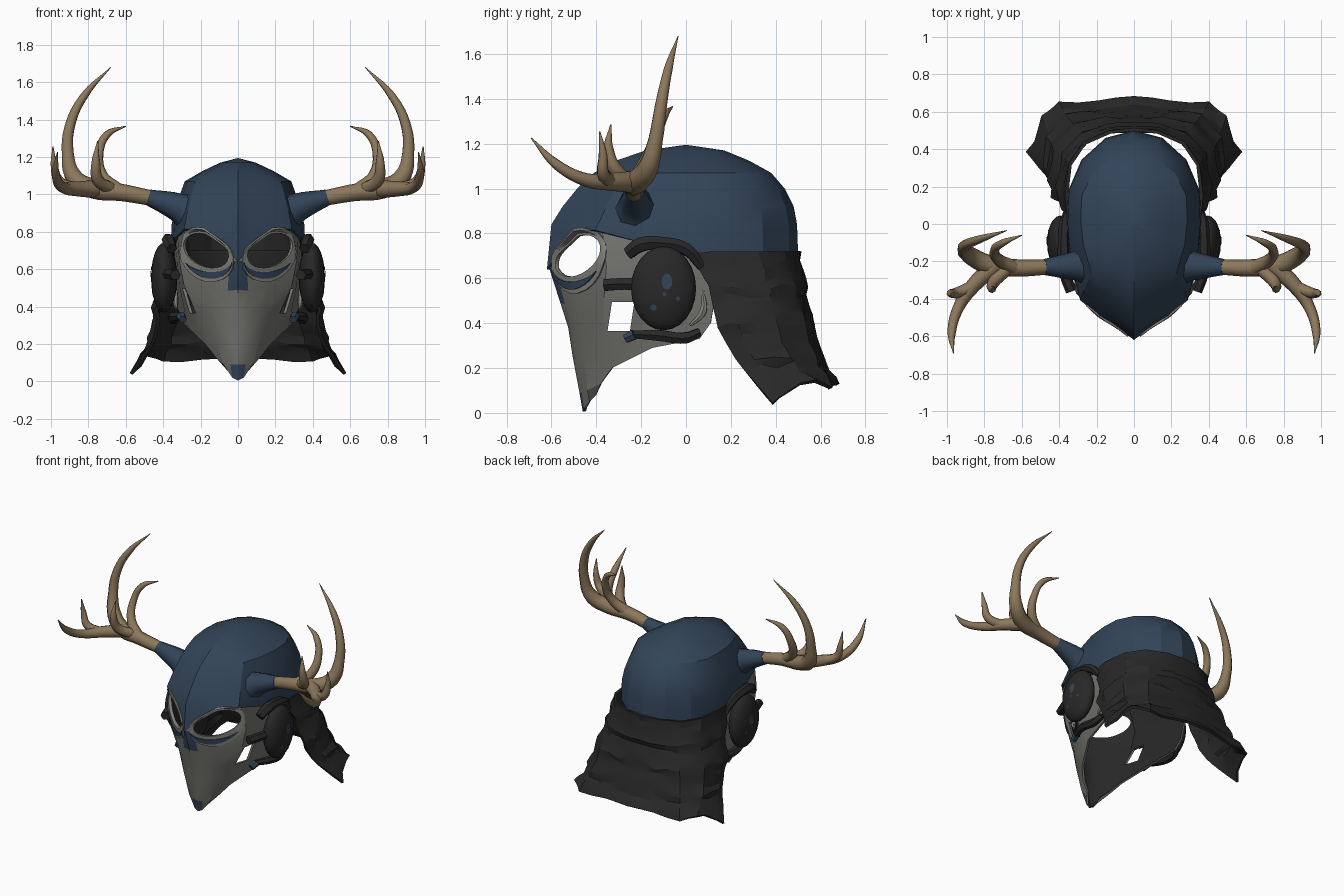
import bpy, bmesh, math, random
from mathutils import Vector
from mathutils.bvhtree import BVHTree

if "Cube" in bpy.data.objects:
    bpy.data.objects.remove(bpy.data.objects["Cube"])

random.seed(4)


def mat(name, r, g, b):
    m = bpy.data.materials.new(name)
    m.diffuse_color = (r, g, b, 1)
    m.use_nodes = True
    m.node_tree.nodes["Principled BSDF"].inputs["Base Color"].default_value = m.diffuse_color
    return m


BLUE = mat("slate_blue", 0.032, 0.058, 0.098)
BONE = mat("bone_grey", 0.18, 0.18, 0.165)
PALE = mat("pale_bone", 0.23, 0.23, 0.21)
BLACK = mat("charcoal", 0.021, 0.021, 0.021)
TAN = mat("antler_tan", 0.26, 0.185, 0.105)


def add_object(name, bm, mats):
    me = bpy.data.meshes.new(name)
    bm.to_mesh(me)
    bm.free()
    for m in mats:
        me.materials.append(m)
    ob = bpy.data.objects.new(name, me)
    bpy.context.collection.objects.link(ob)
    return ob


def bake(ob):
    """Replace the object's data by its evaluated mesh."""
    dg = bpy.context.evaluated_depsgraph_get()
    me = bpy.data.meshes.new_from_object(ob.evaluated_get(dg))
    if ob.type == 'MESH':
        ob.modifiers.clear()
        ob.data = me
        return ob
    new = bpy.data.objects.new(ob.name, me)
    bpy.context.collection.objects.link(new)
    name = ob.name
    bpy.data.objects.remove(ob)
    new.name = name
    return new


def smooth(ob, angle=30):
    bpy.ops.object.select_all(action='DESELECT')
    ob.select_set(True)
    bpy.context.view_layer.objects.active = ob
    bpy.ops.object.shade_smooth_by_angle(angle=math.radians(angle))


def mirror(ob):
    ob.modifiers.new("mirror", 'MIRROR').merge_threshold = 0.002


def loft(name, rows, mats, thickness):
    """Half shell from rows listed bottom to top, mirrored and thickened inward."""
    bm = bmesh.new()
    vs = [[bm.verts.new(p) for p in r] for r in rows]
    for a, b in zip(vs, vs[1:]):
        for j in range(min(len(a), len(b)) - 1):
            bm.faces.new((a[j], a[j + 1], b[j + 1], b[j]))
    bmesh.ops.remove_doubles(bm, verts=bm.verts[:], dist=0.0005)
    ob = add_object(name, bm, mats)
    mirror(ob)
    s = ob.modifiers.new("shell", 'SOLIDIFY')
    s.thickness, s.offset, s.material_offset = thickness, -1, len(mats) - 1
    return ob


def tube(name, pts, radii, m, sides=2):
    """Tapered tube along a smooth path, mirrored to both sides."""
    cu = bpy.data.curves.new(name, 'CURVE')
    cu.dimensions, cu.bevel_depth, cu.bevel_resolution = '3D', 1.0, sides
    cu.resolution_u, cu.use_fill_caps = 5, True
    sp = cu.splines.new('BEZIER')
    sp.bezier_points.add(len(pts) - 1)
    for bp, p, r in zip(sp.bezier_points, pts, radii):
        bp.co, bp.radius = p, r
        bp.handle_left_type = bp.handle_right_type = 'AUTO'
    cu.materials.append(m)
    ob = bpy.data.objects.new(name, cu)
    bpy.context.collection.objects.link(ob)
    ob = bake(ob)
    mirror(ob)
    smooth(bake(ob), 50)


# Crown: pointed outline, scaled and stacked
OUT = [(0, -1), (.22, -.89), (.5, -.78), (.8, -.62), (.95, -.25), (1, .1),
       (.98, .42), (.78, .72), (.42, .93), (0, 1)]
LOW = [.64, .735, .81, .815, .76, .70, .70, .70, .70, .70]
LEVELS = [(0, -.62, .5, .36), (.84, -.60, .495, .355), (.92, -.55, .48, .335),
          (1.0, -.485, .44, .31), (1.07, -.41, .38, .285), (1.125, -.31, .28, .19),
          (1.17, -.18, .17, .095), (1.195, 0, 0.001, 0.001)]
rows = [[(u * hw, (f + b) / 2 + v * (b - f) / 2, z or LOW[j])
         for j, (u, v) in enumerate(OUT)] for z, f, b, hw in LEVELS]
crown = loft("crown", rows, [BLUE, BLACK], 0.02)

# Face mask: snout rows are shorter than the cheek rows
rows = [
    [(0, -.46, .005), (.03, -.455, .02), (.05, -.43, .05), (.07, -.40, .08)],
    [(0, -.475, .09), (.04, -.465, .09), (.085, -.44, .1), (.12, -.38, .13)],
    [(0, -.505, .25), (.05, -.495, .25), (.12, -.45, .25), (.175, -.33, .20),
     (.27, -.15, .29), (.31, .06, .33)],
    [(0, -.525, .38), (.055, -.515, .38), (.135, -.465, .38), (.22, -.365, .36),
     (.285, -.17, .37), (.325, .11, .40)],
    [(0, -.56, .49), (.055, -.54, .485), (.17, -.475, .51), (.29, -.365, .52),
     (.315, -.19, .52), (.335, .13, .52)],
    [(0, -.61, .645), (.045, -.58, .645), (.19, -.47, .65), (.315, -.355, .65),
     (.325, -.2, .65), (.34, .08, .65)],
    [(0, -.585, .83), (.075, -.53, .83), (.18, -.465, .83), (.28, -.375, .83),
     (.325, -.2, .80), (.34, -.02, .74)]]
mask = loft("face_mask", rows, [BONE, BLUE, BLACK], 0.015)
for p in mask.data.polygons:  # painted nose bridge and snout tip
    c = p.center
    if c.x < .04 and (.5 < c.z < .64 or c.z < .09):
        p.material_index = 1

# Eye opening: slanted plane on each side of the face, drooping to the nose
C = Vector((.165, -.475, .70))
T = Vector((.77, .64, 0))
N = Vector((.64, -.77, 0))


def eye(deg, grow=0.0, out=0.0):
    a = math.radians(deg)
    h = (.092 + grow) * math.sin(a)
    if 90 < deg % 360 < 180:  # flatter brow towards the nose
        h *= 1 - .25 * math.sin(2 * math.radians(deg - 90))
    return C + T * (.160 + grow * .8) * math.cos(a) + N * out + Vector((0, 0, h + .03 * math.cos(a)))


# Cutters for the eye and cheek openings
bm = bmesh.new()
rings = [[bm.verts.new(eye(d, 0, o)) for d in range(0, 360, 15)] for o in (-.12, .14)]
n = len(rings[0])
for i in range(n):
    k = (i + 1) % n
    bm.faces.new((rings[0][i], rings[0][k], rings[1][k], rings[1][i]))
bm.faces.new(rings[0][::-1])
bm.faces.new(rings[1])
for v in bmesh.ops.create_cube(bm, size=1)["verts"]:
    v.co = (.27 + v.co.x * .3, -.29 + v.co.y * .1 + v.co.z * .02, .43 + v.co.z * .13)
bmesh.ops.recalc_face_normals(bm, faces=bm.faces[:])
cutter = add_object("opening_cutter", bm, [BONE])
cutter.hide_render = True
mirror(cutter)
bake(cutter)
trees = []
for ob in (crown, mask):
    bake(ob)
    trees.append(BVHTree.FromPolygons([v.co for v in ob.data.vertices],
                                      [p.vertices[:] for p in ob.data.polygons]))
    b = ob.modifiers.new("openings", 'BOOLEAN')
    b.object, b.operation, b.solver = cutter, 'DIFFERENCE', 'EXACT'
    bake(ob)
    smooth(ob, 24)
bpy.data.objects.remove(cutter)


def eye_band(name, degs, inner, outer, lift, thick, m):
    """Thin plate around the eye, laid on the face surface."""
    bm, vs = bmesh.new(), []
    for d in degs:
        row = []
        for k in range(4):
            p = eye(d, inner(d) + (outer(d) - inner(d)) * k / 3)
            p.x = max(p.x, .012)
            hits = [t.ray_cast(p + N * .3, -N) for t in trees]
            dist = min([h[3] for h in hits if h[0]] or [.3])
            row.append(bm.verts.new(p + N * (.3 - min(max(dist, .25), .33) + lift)))
        vs.append(row)
    for a, b in zip(vs, vs[1:]):
        for k in range(3):
            bm.faces.new((a[k], a[k + 1], b[k + 1], b[k]))
    bmesh.ops.remove_doubles(bm, verts=bm.verts[:], dist=0.0005)
    ob = add_object(name, bm, [m])
    mirror(ob)
    s = ob.modifiers.new("plate", 'SOLIDIFY')
    s.thickness, s.offset = thick, -1
    smooth(bake(ob), 40)


# Eye rim, wider below, with a painted crescent on it
eye_band("eye_rim", range(0, 361, 15), lambda d: -.004,
         lambda d: .03 + .045 * max(0, -math.sin(math.radians(d))), .009, .014, PALE)
eye_band("eye_crescent", range(196, 317, 10), lambda d: .037 - .017 * math.sin(math.radians((d - 196) * 1.5)),
         lambda d: .037 + .019 * math.sin(math.radians((d - 196) * 1.5)), .015, .006, BLUE)

# Ear cups with dots
for s, side in ((1, "right"), (-1, "left")):
    bm = bmesh.new()
    bmesh.ops.create_uvsphere(bm, u_segments=20, v_segments=12, radius=1)
    for v in bm.verts:
        v.co = (s * (.395 + .07 * v.co.x), -.10 + .145 * v.co.y, .555 + .187 * v.co.z)
    if s < 0:
        bmesh.ops.reverse_faces(bm, faces=bm.faces[:])
    smooth(add_object(side + "_ear_cup", bm, [BLACK]), 40)
    for i, (y, z, w, h) in enumerate([(-.085, .585, .024, .036), (-.145, .47, .014, .014),
                                      (-.095, .53, .009, .009), (-.035, .51, .009, .009)]):
        bm = bmesh.new()
        vs = []
        for k in range(12):
            a = s * k * math.tau / 12
            yy, zz = y + w * math.cos(a), z + h * math.sin(a)
            q = 1 - ((yy + .10) / .145) ** 2 - ((zz - .555) / .187) ** 2
            vs.append(bm.verts.new((s * (.398 + .07 * math.sqrt(q)), yy, zz)))
        bm.faces.new(vs)
        add_object(f"{side}_cup_dot_{i}", bm, [BLUE])

# Straps and fittings holding the cups
tube("upper_strap", [(.355, -.26, .71), (.37, -.20, .75), (.375, -.1, .755), (.37, 0, .73),
                     (.355, .07, .65)], [.03, .036, .032, .03, .02], BLACK, 1)
tube("front_strap", [(.335, -.36, .57), (.365, -.28, .575), (.385, -.18, .57)], [.03] * 3, BLACK, 1)
tube("lower_strap", [(.30, -.23, .35), (.345, -.12, .345), (.34, 0, .335), (.325, .06, .36)],
     [.02, .028, .028, .02], BLACK, 1)
tube("strap_knob", [(.295, -.27, .33), (.305, -.23, .35)], [.022, .026], BLUE, 1)
tube("ear_ring", [(.33, .02, .39), (.335, .075, .45), (.335, .075, .55)], [.008, .018, .006], PALE, 1)

# Neck cloth: hanging folds, flared hem with pointed corners
KEY = [
    [(.575, .385, .045), (.53, .44, .10), (.485, .57, .14), (.40, .65, .125), (.19, .645, .115), (0, .68, .13)],
    [(.45, .22, .24), (.475, .30, .24), (.46, .46, .25), (.36, .58, .25), (.17, .60, .25), (0, .61, .25)],
    [(.43, .14, .38), (.45, .23, .39), (.43, .40, .40), (.32, .53, .40), (.15, .56, .40), (0, .57, .40)],
    [(.39, .10, .57), (.41, .2, .56), (.375, .37, .56), (.27, .48, .56), (.13, .525, .56), (0, .53, .56)],
    [(.355, .01, .715), (.37, .15, .72), (.35, .32, .72), (.27, .44, .72), (.13, .50, .72), (0, .515, .72)]]


def along(row, j):
    a = min(j // 2, 4)
    return Vector(row[a]).lerp(Vector(row[a + 1]), j / 2 - a)


rows = []
for lo, hi in zip(KEY, KEY[1:]):
    for k in range(4):
        row = []
        for j in range(11):  # two steps per key column
            v = along(lo, j).lerp(along(hi, j), k / 4)
            out = Vector((v.x, v.y - .1, 0)).normalized()
            v += out * ((.009 if k == 0 else .008 - .005 * k) + random.uniform(-.008, .008))
            if 0 < j < 10:
                v.z += random.uniform(-.016, .016)
            if j == 10:
                v.x = 0
            row.append(v)
        rows.append(row)
rows.append([along(KEY[-1], j) for j in range(11)])
smooth(bake(loft("neck_cloth", rows, [BLACK], 0.018)), 25)

# Antlers: painted base, curved beam and tines
tube("antler_base", [(.24, -.22, .89), (.33, -.225, .935), (.48, -.23, .985)], [.11, .075, .043], BLUE)
tube("antler_beam", [(.46, -.23, .98), (.62, -.235, 1.01), (.77, -.22, 1.03), (.875, -.17, 1.09),
                     (.91, -.135, 1.22), (.895, -.11, 1.38), (.82, -.08, 1.53), (.68, -.035, 1.68)],
     [.041, .046, .053, .048, .034, .028, .021, .002], TAN)
tube("front_tine", [(.74, -.22, 1.03), (.86, -.33, 1.03), (.94, -.45, 1.04), (.975, -.58, 1.11),
                    (.965, -.69, 1.225)], [.05, .04, .03, .023, .003], TAN)
tube("inner_tine", [(.64, -.235, 1.02), (.725, -.19, 1.10), (.745, -.14, 1.21), (.70, -.10, 1.32),
                    (.60, -.06, 1.365)], [.04, .032, .025, .02, .003], TAN)
tube("short_tine", [(.68, -.24, 1.03), (.75, -.31, 1.08), (.76, -.345, 1.17), (.75, -.335, 1.285)],
     [.036, .032, .024, .003], TAN)
tube("outer_tine", [(.87, -.34, 1.03), (.955, -.37, 1.07), (.982, -.37, 1.15), (.99, -.385, 1.255)],
     [.034, .028, .02, .003], TAN)
